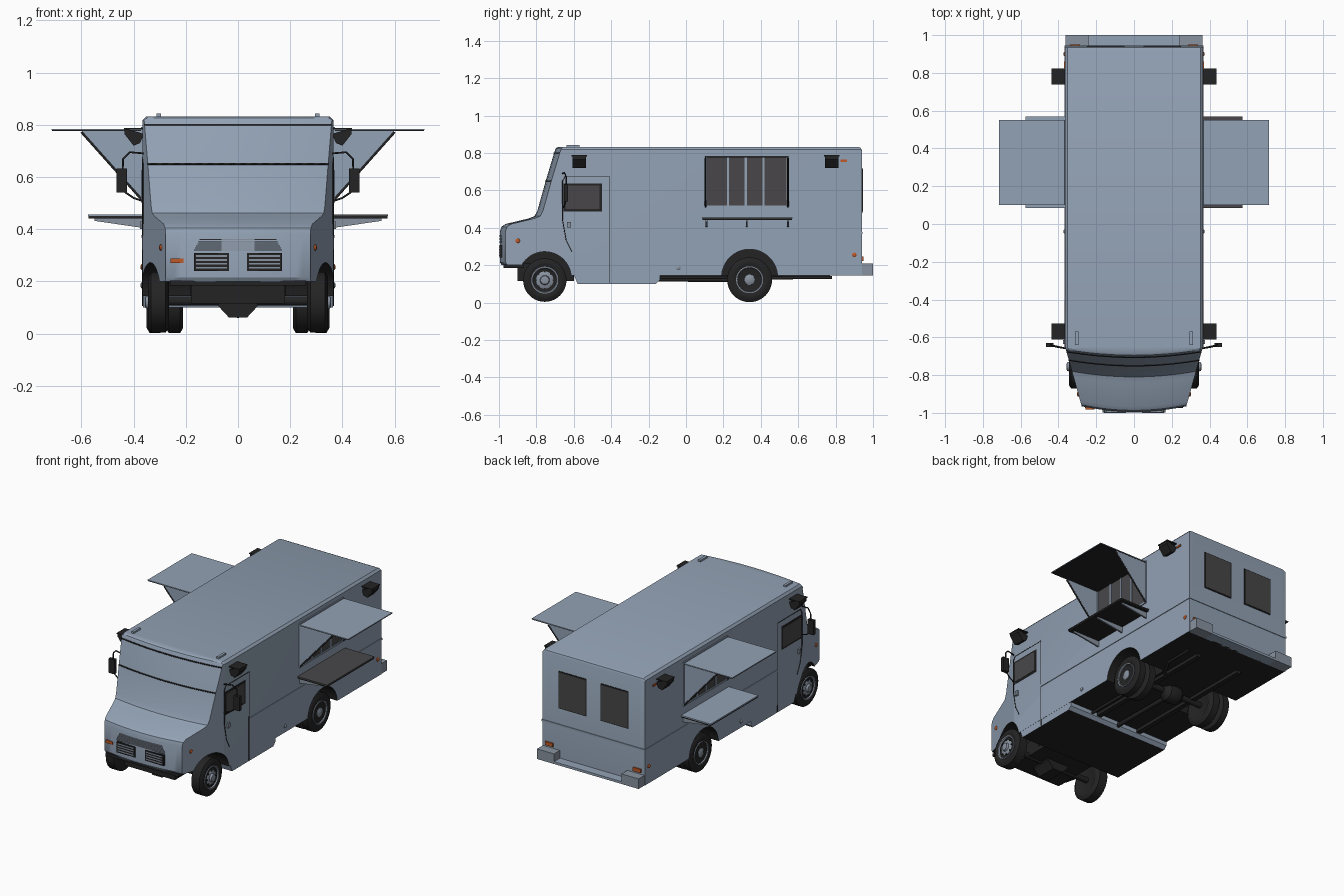
import bpy, bmesh, math

if "Cube" in bpy.data.objects:
    bpy.data.objects.remove(bpy.data.objects["Cube"])


def material(name, rgb):
    m = bpy.data.materials.new(name)
    m.diffuse_color = (*rgb, 1)
    m.use_nodes = True
    m.node_tree.nodes["Principled BSDF"].inputs["Base Color"].default_value = m.diffuse_color
    return m


BODY = material("body blue grey", (0.29, 0.36, 0.46))
DARK = material("near black", (0.017, 0.017, 0.018))
GLASS = material("dark glass", (0.065, 0.062, 0.066))
METAL = material("wheel metal", (0.25, 0.29, 0.35))
ORANGE = material("orange lamp", (0.52, 0.10, 0.02))


def finish(name, bm, mats, smooth=False):
    bmesh.ops.recalc_face_normals(bm, faces=bm.faces)
    me = bpy.data.meshes.new(name)
    bm.to_mesh(me)
    bm.free()
    for m in mats:
        me.materials.append(m)
    ob = bpy.data.objects.new(name, me)
    bpy.context.collection.objects.link(ob)
    if smooth:
        activate(ob)
        bpy.ops.object.shade_smooth_by_angle(angle=math.radians(32))
    return ob


def activate(ob):
    bpy.ops.object.select_all(action='DESELECT')
    ob.select_set(True)
    bpy.context.view_layer.objects.active = ob


def skin(rings):
    bm = bmesh.new()
    vs = [[bm.verts.new(p) for p in r] for r in rings]
    n = len(vs[0])
    for a, b in zip(vs, vs[1:]):
        for i in range(n):
            bm.faces.new((a[i], a[(i + 1) % n], b[(i + 1) % n], b[i]))
    bm.faces.new(vs[0])
    bm.faces.new(vs[-1])
    return bm


def prism(name, pts, axis, a, b, mat):
    """Extrude a 2D outline along x (points are y,z) or y (points are x,z)."""
    put = (lambda p, t: (t, p[0], p[1])) if axis == 'x' else (lambda p, t: (p[0], t, p[1]))
    return finish(name, skin([[put(p, t) for p in pts] for t in (a, b)]), [mat])


def box(name, x0, x1, y0, y1, z0, z1, mat):
    return prism(name, [(y0, z0), (y1, z0), (y1, z1), (y0, z1)], 'x', x0, x1, mat)


def lathe(name, prof, y, z, mat, s=1, n=40):
    """Turn (x, radius) points round an axle parallel to x."""
    rings = [[(s * x, y + r * math.cos(2 * math.pi * i / n), z + r * math.sin(2 * math.pi * i / n))
              for i in range(n)] for x, r in prof]
    return finish(name, skin(rings), [mat], True)


def tube(name, pts, r, mat):
    cu = bpy.data.curves.new(name, 'CURVE')
    cu.dimensions = '3D'
    cu.bevel_depth, cu.bevel_resolution, cu.use_fill_caps = r, 1, True
    sp = cu.splines.new('POLY')
    sp.points.add(len(pts) - 1)
    for p, c in zip(sp.points, pts):
        p.co = (*c, 1)
    cu.materials.append(mat)
    ob = bpy.data.objects.new(name, cu)
    bpy.context.collection.objects.link(ob)
    activate(ob)
    bpy.ops.object.convert(target='MESH')


def half_width(y):
    return min(0.365, 0.365 + 0.28 * (y + 0.65))


def arc(y, z, r, a0, a1, n=20):
    angles = [math.radians(a0 + (a1 - a0) * i / n) for i in range(n + 1)]
    return [(y + r * math.cos(a), z + r * math.sin(a)) for a in angles]


# Body: side profile with wheel arches, repeated across the width
under = [(0.94, 0.145)] + arc(0.34, 0.135, 0.15, 4, 176) + arc(-0.755, 0.13, 0.142, 6, 150.5)
front = [(-0.985, 0.20), (-0.995, 0.215), (-0.995, 0.38), (-0.987, 0.405), (-0.965, 0.42), (-0.84, 0.45),
         (-0.81, 0.462), (-0.795, 0.49), (-0.75, 0.65), (-0.705, 0.80), (-0.70, 0.815), (-0.695, 0.826),
         (-0.685, 0.832)]
back = [(0.922, 0.832), (0.935, 0.827), (0.94, 0.815)]


def body_ring(t, arched):
    low = [(y, z if arched else min(z, 0.20 if y < -0.7 else 0.145)) for y, z in under]
    pts = low + [(y + 0.03 * t * t, z) for y, z in front] + back
    top = 0.818 if abs(t) == 1 else 0.84
    return [(0.365 * t, y, min(z, top)) for y, z in pts]


half = [(0, 0), (0.25, 0), (0.5, 0), (0.5, 1), (0.65, 1), (0.8, 1), (0.9, 1), (0.965, 1), (1, 1)]
stations = [(-t, a) for t, a in half[:0:-1]] + half
bm = skin([body_ring(t, a) for t, a in stations])
bm.faces.ensure_lookup_table()
count = len(body_ring(0, 0))
for k in range(len(stations) - 1):
    well_wall = stations[k][0] == stations[k + 1][0]
    for i in range(count):
        if well_wall or i < len(under):
            bm.faces[k * count + i].material_index = 1
bmesh.ops.remove_doubles(bm, verts=bm.verts, dist=1e-5)
bmesh.ops.bisect_plane(bm, geom=bm.verts[:] + bm.edges[:] + bm.faces[:], plane_co=(0, -0.65, 0), plane_no=(0, 1, 0))
for v in bm.verts:
    v.co.x *= half_width(v.co.y) / 0.365
finish("body", bm, [BODY, DARK], True)

# Low step skirt, waist moulding, windscreen seams
skirt = prism("low_skirt", [(-0.60, 0.15), (-0.58, 0.10), (-0.16, 0.10), (-0.14, 0.12), (-0.14, 0.15)],
              'x', -0.364, 0.364, BODY)
skirt.data.materials.append(DARK)
for p in skirt.data.polygons:
    if p.normal.z < -0.9:
        p.material_index = 1
box("waist_moulding", -0.369, 0.369, -0.41, 0.944, 0.366, 0.378, BODY)
for z, yf in ((0.65, -0.75), (0.80, -0.705)):
    tube("windscreen_seam", [(t * half_width(yf + 0.03 * t * t), yf + 0.03 * t * t, z)
                             for t in (i / 8 for i in range(-8, 9))], 0.004, DARK)

# Nose: grille, lamps, bumper
for i in range(6):
    w = 0.168 - 0.004 * i
    box("grille_slat", -w, w, -0.999, -0.97, 0.318 + 0.008 * i, 0.322 + 0.008 * i, METAL)
for s in (-1, 1):
    a, b = sorted((s * 0.035, s * 0.168))
    box("lamp_recess", a, b, -0.998, -0.97, 0.24, 0.308, DARK)
    for i in range(4):
        box("lamp_slat", a + 0.008, b - 0.008, -1.0, -0.97, 0.249 + 0.015 * i, 0.256 + 0.015 * i, METAL)
box("front_turn_lamp", -0.258, -0.208, -0.981, -0.95, 0.27, 0.288, ORANGE)
box("front_bumper", -0.26, 0.26, -0.975, -0.87, 0.185, 0.203, DARK)

# Chassis underneath
box("engine_block", -0.18, 0.18, -0.90, -0.60, 0.115, 0.21, DARK)
prism("front_differential", [(-0.075, 0.15), (-0.075, 0.105), (-0.035, 0.062), (0.035, 0.062),
                             (0.075, 0.105), (0.075, 0.15)], 'y', -0.82, -0.69, DARK)
for y in (-0.755, 0.34):
    lathe("axle", [(-0.29, 0.018), (0.29, 0.018)], y, 0.125, DARK, 1, 16)
lathe("rear_differential", [(-0.07, 0.02), (-0.04, 0.052), (0, 0.06), (0.04, 0.052), (0.07, 0.02)],
      0.34, 0.12, DARK, 1, 20)
tube("drive_shaft", [(0, -0.15, 0.125), (0, 0.34, 0.12)], 0.014, DARK)
for s in (-1, 1):
    box("frame_rail", s * 0.15 - 0.015, s * 0.15 + 0.015, -0.15, 0.77, 0.125, 0.15, DARK)
tube("exhaust_pipe", [(0.2, -0.15, 0.133), (0.2, 0.2, 0.133), (0.15, 0.3, 0.13), (0.15, 0.45, 0.13),
                      (0.24, 0.6, 0.133), (0.24, 0.78, 0.133)], 0.009, DARK)


# Wheels
def tyre(name, x0, x1, y, z, r, s):
    lathe(name, [(x0 + 0.008, 0.07), (x0, 0.085), (x0, r - 0.02), (x0 + 0.012, r), (x1 - 0.012, r),
                 (x1, r - 0.02), (x1, 0.085), (x1 - 0.008, 0.07)], y, z, DARK, s)


for s in (-1, 1):
    tyre("front_tyre", 0.265, 0.345, -0.755, 0.12, 0.116, s)
    tyre("rear_outer_tyre", 0.285, 0.35, 0.34, 0.122, 0.12, s)
    tyre("rear_inner_tyre", 0.21, 0.277, 0.34, 0.122, 0.12, s)
    lathe("front_rim", [(0.30, 0.072), (0.344, 0.072), (0.344, 0.066), (0.33, 0.058), (0.34, 0.042),
                        (0.343, 0.026), (0.355, 0.022), (0.357, 0.012)], -0.755, 0.12, METAL, s)
    lathe("rear_rim", [(0.29, 0.072), (0.349, 0.072), (0.349, 0.066), (0.315, 0.058), (0.31, 0.035),
                       (0.345, 0.028), (0.352, 0.014)], 0.34, 0.122, METAL, s)
    for y, z, x in ((-0.755, 0.12, 0.338), (0.34, 0.122, 0.313)):
        for i in range(8):
            a = i * math.pi / 4
            lathe("wheel_nut", [(x - 0.01, 0.005), (x + 0.006, 0.005)], y + 0.046 * math.cos(a),
                  z + 0.046 * math.sin(a), DARK, s, 6)

# Both sides
for s in (-1, 1):
    def side(name, x0, x1, *rest):
        return box(name, s * x0, s * x1, *rest)

    # Cab door
    tube("door_seam", [(s * 0.365, y, z) for y, z in
                       ((-0.41, 0.105), (-0.41, 0.675), (-0.645, 0.675), (-0.66, 0.65), (-0.66, 0.44),
                        (-0.64, 0.33), (-0.61, 0.27))], 0.0025, DARK)
    side("door_window_trim", 0.36, 0.367, -0.655, -0.45, 0.488, 0.637, DARK)
    side("door_window", 0.36, 0.369, -0.643, -0.462, 0.50, 0.626, GLASS)
    side("door_handle", 0.36, 0.376, -0.635, -0.615, 0.40, 0.43, METAL)

    # Serving hatch: glass, frame bars, awning, shelf
    side("serving_window", 0.36, 0.367, 0.11, 0.54, 0.515, 0.785, GLASS)
    for y in (0.107, 0.225, 0.32, 0.415, 0.543):
        side("window_post", 0.36, 0.371, y - 0.006, y + 0.006, 0.51, 0.79, BODY)
    for z in (0.513, 0.787):
        side("window_rail", 0.36, 0.371, 0.10, 0.55, z - 0.005, z + 0.005, BODY)
    side("awning", 0.36, 0.715, 0.10, 0.55, 0.780, 0.784, BODY)
    side("awning_underside", 0.36, 0.713, 0.102, 0.548, 0.776, 0.780, DARK)
    for y in (0.105, 0.545):
        prism("awning_side", [(s * 0.365, 0.778), (s * 0.60, 0.778), (s * 0.365, 0.515)], 'y',
              y - 0.002, y + 0.002, BODY)
        tube("awning_strut", [(s * 0.60, y, 0.772), (s * 0.366, y, 0.51)], 0.005, DARK)
    side("shelf", 0.36, 0.575, 0.085, 0.57, 0.450, 0.456, GLASS if s > 0 else BODY)
    side("shelf_underside", 0.36, 0.573, 0.087, 0.568, 0.442, 0.450, DARK)
    for y in (0.11, 0.325, 0.545):
        prism("shelf_bracket", [(s * 0.364, 0.445), (s * 0.55, 0.445), (s * 0.55, 0.432), (s * 0.364, 0.405)],
              'y', y - 0.005, y + 0.005, METAL)

    # Flood lamps under the roof edge
    for y in (-0.57, 0.78):
        prism("flood_lamp", [(s * px, pz) for px, pz in
                             ((0.36, 0.765), (0.435, 0.787), (0.435, 0.765), (0.40, 0.72), (0.375, 0.73))],
              'y', y - 0.036, y + 0.036, DARK)
        side("flood_lamp_hood", 0.365, 0.437, y - 0.042, y + 0.042, 0.782, 0.788, DARK)
    side("lamp_marker", 0.36, 0.371, 0.825, 0.86, 0.752, 0.764, ORANGE)

    # Mirrors
    tube("mirror_arm", [(s * x, y, z) for x, y, z in
                        ((0.355, -0.66, 0.69), (0.415, -0.65, 0.695), (0.44, -0.64, 0.67), (0.445, -0.64, 0.55),
                         (0.40, -0.65, 0.52), (0.355, -0.66, 0.505))], 0.004, DARK)
    side("mirror", 0.425, 0.466, -0.652, -0.63, 0.54, 0.632, DARK)

    # Small markers and roof lamps
    for y, z, x, m in ((-0.90, 0.33, 0.292, ORANGE), (0.90, 0.255, 0.363, ORANGE), (-0.04, 0.185, 0.363, METAL)):
        lathe("side_marker", [(x - 0.01, 0.012), (x + 0.006, 0.012), (x + 0.010, 0.006)], y, z, m, s, 16)
    side("roof_marker", 0.295, 0.312, -0.64, -0.57, 0.825, 0.843, BODY)

    # Rear face: windows, corner bumper, lamps
    side("rear_window_trim", 0.05, 0.25, 0.93, 0.943, 0.48, 0.72, DARK)
    side("rear_window", 0.056, 0.244, 0.93, 0.945, 0.486, 0.714, GLASS)
    side("corner_bumper", 0.24, 0.362, 0.93, 1.0, 0.145, 0.21, METAL)
    side("rear_lamp", 0.285, 0.34, 0.93, 0.95, 0.222, 0.245, ORANGE)
box("rear_step", -0.24, 0.24, 0.93, 1.0, 0.145, 0.16, BODY)
